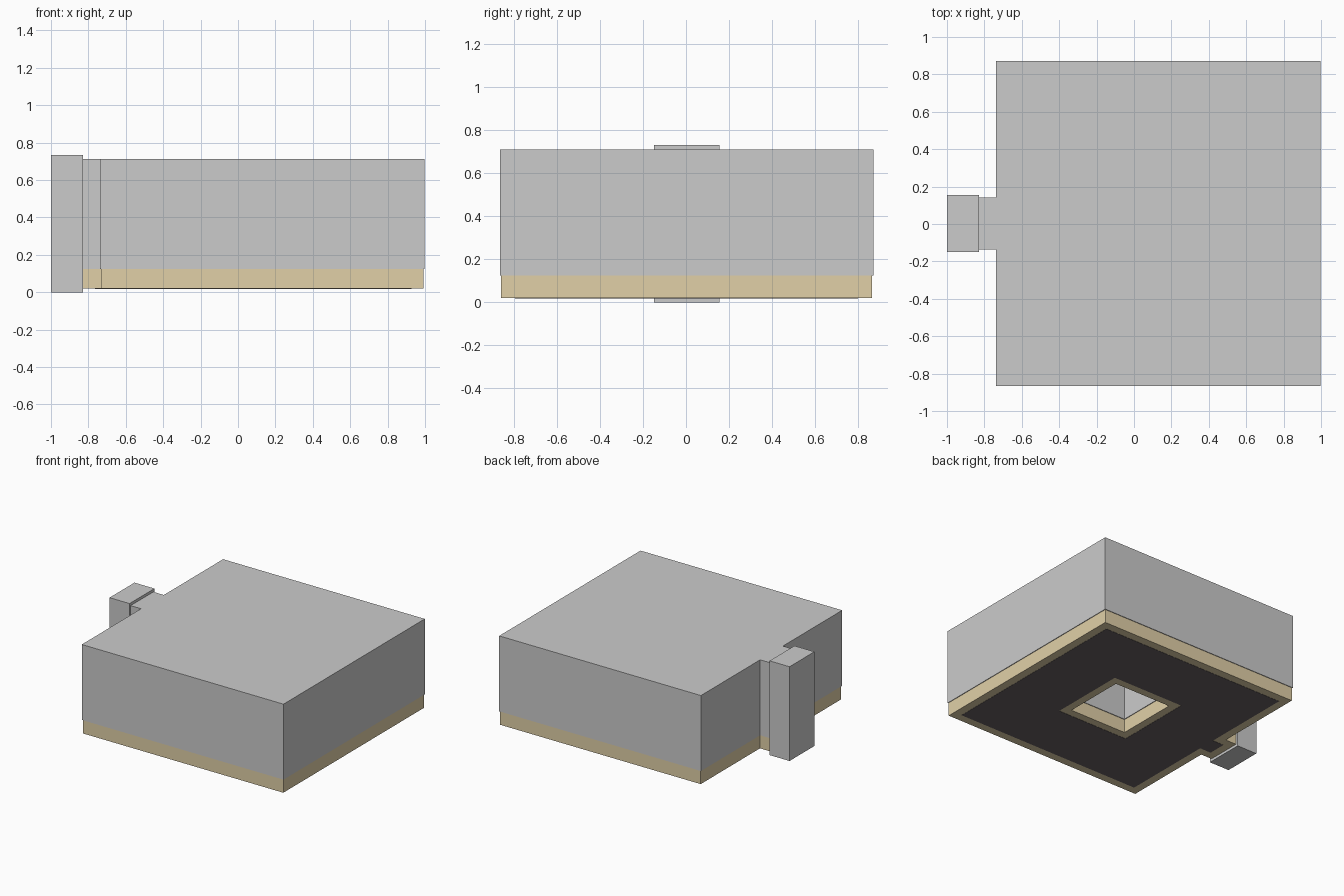
import bpy, bmesh

if "Cube" in bpy.data.objects:
    bpy.data.objects.remove(bpy.data.objects["Cube"])

CX, CY = 0.13, 0.003   # centre of the block and its courtyard


def material(name, color):
    m = bpy.data.materials.new(name)
    m.diffuse_color = (*color, 1)
    m.use_nodes = True
    m.node_tree.nodes["Principled BSDF"].inputs["Base Color"].default_value = m.diffuse_color
    return m


def outline(inset, neck_end):
    """Square block with a short neck on its left side, inset all round."""
    x0, x1 = -0.738 + inset, 0.997 - inset
    y, n = 0.868 - inset, 0.14 - inset
    return [(x0, CY - y), (x1, CY - y), (x1, CY + y), (x0, CY + y),
            (x0, CY + n), (neck_end, CY + n), (neck_end, CY - n), (x0, CY - n)]


def square(r):
    return [(CX - r, CY - r), (CX + r, CY - r), (CX + r, CY + r), (CX - r, CY + r)]


def slab(name, profile, z0, z1, hole=None, capped=False, mat=None):
    """Extruded profile with an optional hole; capped closes the hole on top."""
    bm = bmesh.new()
    rims = {z0: [], z1: []}
    for i, pts in enumerate([profile] + ([hole] if hole else [])):
        rings = {z: [bm.verts.new((x, y, z)) for x, y in pts] for z in (z0, z1)}
        n = len(pts)
        for k in range(n):
            j = (k + 1) % n
            quad = [rings[z0][k], rings[z0][j], rings[z1][j], rings[z1][k]]
            bm.faces.new(quad if i == 0 else quad[::-1])
            for z in (z0, z1):
                if not (capped and z == z1):
                    rims[z].append(bm.edges.get((rings[z][k], rings[z][j])))
        if capped and i == 0:
            bm.faces.new(rings[z1])
    for edges in rims.values():
        if edges:
            bmesh.ops.triangle_fill(bm, edges=edges, use_beauty=True, use_dissolve=False)
    bmesh.ops.recalc_face_normals(bm, faces=bm.faces)
    bmesh.ops.dissolve_limit(bm, angle_limit=0.01, verts=bm.verts, edges=bm.edges)
    me = bpy.data.meshes.new(name)
    bm.to_mesh(me)
    bm.free()
    ob = bpy.data.objects.new(name, me)
    bpy.context.collection.objects.link(ob)
    if mat:
        me.materials.append(mat)
    return ob


tan = material("tan", (0.75, 0.63, 0.39))
black = material("black", (0.14, 0.12, 0.125))

# Grey upper walls with the flat roof closing the courtyard
slab("upper_walls", outline(0, -0.828), 0.125, 0.712, square(0.24), capped=True)
# Tan plinth, slightly set back
slab("plinth", outline(0.005, -0.828), 0.02, 0.125, square(0.245), mat=tan)
# Dark floor inside the plinth border
slab("floor", outline(0.07, -0.765), 0.0185, 0.021, square(0.307), mat=black)
# Chimney at the end of the neck
slab("chimney", [(-1, -0.15), (-0.828, -0.15), (-0.828, 0.156), (-1, 0.156)], 0, 0.733)
